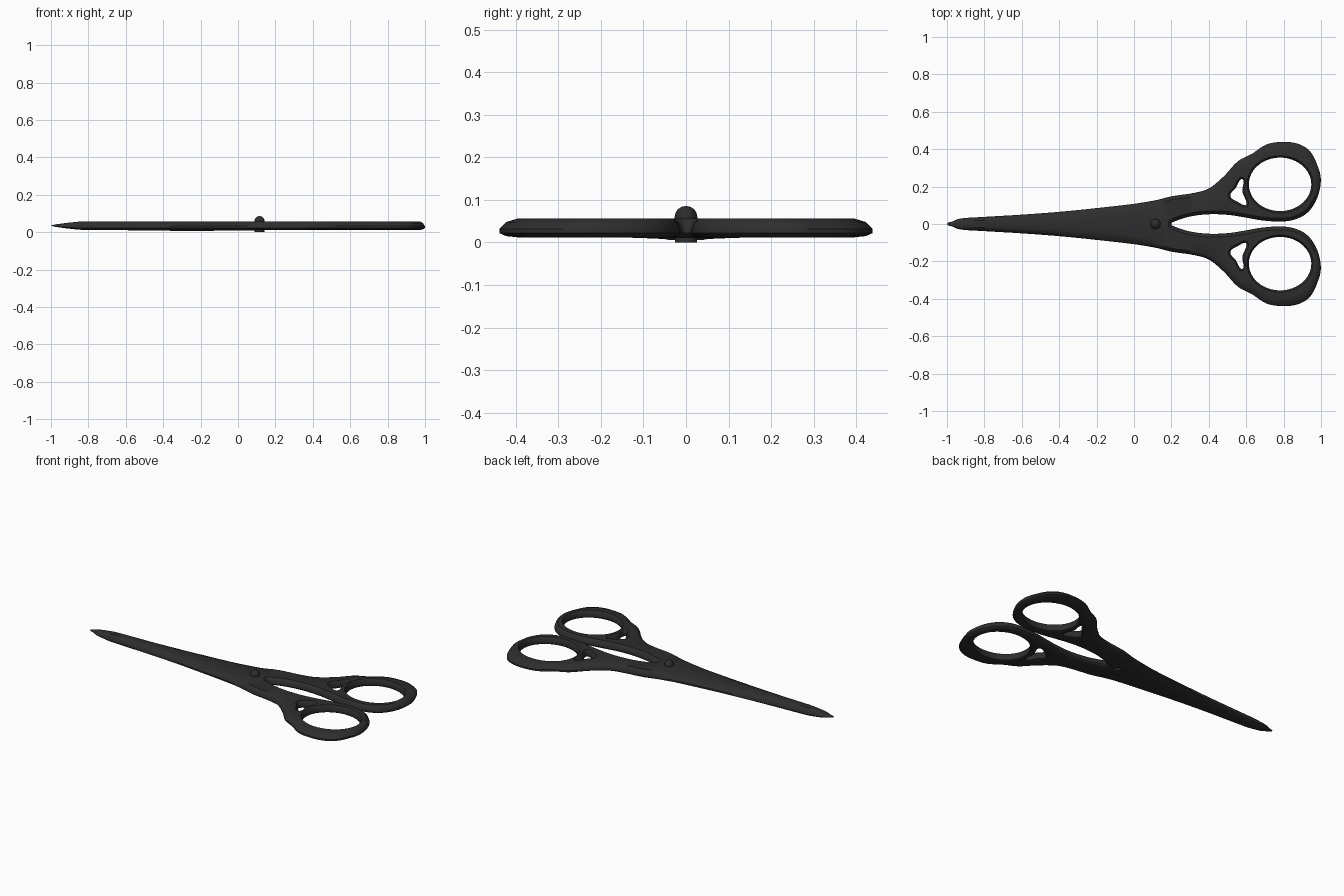
import bpy, bmesh, math
from mathutils import Vector

if "Cube" in bpy.data.objects:
    bpy.data.objects.remove(bpy.data.objects["Cube"])

black = bpy.data.materials.new("soft_black")
black.diffuse_color = (0.027, 0.027, 0.027, 1)
black.use_nodes = True
black.node_tree.nodes["Principled BSDF"].inputs["Base Color"].default_value = black.diffuse_color


def clamp(v):
    return max(0.0, min(1.0, v))


def smooth_loop(points, steps=5):
    """Closed smooth loop through the given 2D points."""
    p = [Vector(q) for q in points]
    n = len(p)
    out = []
    for i in range(n):
        a, b = p[i], p[(i + 1) % n]
        length = (b - a).length
        ta = (b - p[i - 1]).normalized() * length
        tb = (p[(i + 2) % n] - a).normalized() * length
        for s in range(steps):
            t = s / steps
            t2, t3 = t * t, t * t * t
            out.append(a * (2*t3 - 3*t2 + 1) + ta * (t3 - 2*t2 + t)
                       + b * (3*t2 - 2*t3) + tb * (t3 - t2))
    return out


def outer_inset(x, y):
    """Edge rounding: wide on the blade, broad on the outer side of the grips."""
    f = clamp((x + 0.1) / 0.25)
    grip = 0.018 + 0.027 * clamp((abs(y) - 0.15) / 0.25)
    return 0.5 * abs(y) * (1 - f) + grip * f


def hole_inset(x, y):
    return 0.010


def finish(obj, angle=35):
    obj.data.materials.append(black)
    bpy.ops.object.select_all(action='DESELECT')
    obj.select_set(True)
    bpy.context.view_layer.objects.active = obj
    bpy.ops.object.shade_smooth_by_angle(angle=math.radians(angle))


# Edge profile: share of the inset, height
PROFILE = [(1, 0.012), (0.35, 0.015), (0, 0.022), (0, 0.032), (0.35, 0.048), (1, 0.057)]


def add_loop(bm, loop, inset):
    """Wall of stacked rings; returns bottom and top edges."""
    n = len(loop)
    rings = []
    for k, (share, height) in enumerate(PROFILE):
        ring = []
        for i, q in enumerate(loop):
            d = (loop[(i + 1) % n] - loop[i - 1]).normalized()
            pos = q + Vector((-d.y, d.x)) * inset(q.x, q.y) * share
            z = height
            if k == 0:  # underside of the blade hangs slightly lower
                z -= 0.006 * clamp(1 - abs(q.x + 0.25) / 0.5)
            taper = max(0.06, clamp((q.x + 1) / 0.16) ** 0.65)
            ring.append(bm.verts.new((pos.x, pos.y, 0.035 + (z - 0.035) * taper)))
        rings.append(ring)
    for a, b in zip(rings, rings[1:]):
        for i in range(n):
            j = (i + 1) % n
            bm.faces.new((a[i], a[j], b[j], b[i]))
    return [[bm.edges.get((r[i], r[(i + 1) % n])) for i in range(n)]
            for r in (rings[0], rings[-1])]


# Half of the silhouette, from blade tip round the grip to the crotch
half = [(-1, 0), (-0.97, 0.014), (-0.93, 0.029), (-0.8, 0.038), (-0.6, 0.05),
        (-0.4, 0.065), (-0.2, 0.085), (0, 0.108), (0.12, 0.128), (0.2, 0.148),
        (0.32, 0.166), (0.4, 0.19), (0.48, 0.255), (0.555, 0.335), (0.63, 0.375),
        (0.71, 0.426), (0.8, 0.439), (0.88, 0.428), (0.94, 0.39), (0.978, 0.32),
        (0.999, 0.24), (0.98, 0.14), (0.93, 0.063), (0.86, 0.024), (0.78, 0.013),
        (0.68, 0.02), (0.6, 0.034), (0.5, 0.049), (0.4, 0.052), (0.3, 0.04),
        (0.22, 0.015), (0.2, 0)]
outline = [(x, -y) for x, y in half] + half[-2:0:-1]

# Finger hole and small cut-out of one grip (clockwise)
finger = [(0.781 + 0.167 * math.cos(-a), 0.212 + 0.143 * math.sin(-a))
          for a in [i * math.tau / 12 for i in range(12)]]
cutout = [(0.515, 0.15), (0.545, 0.195), (0.572, 0.24), (0.586, 0.23),
          (0.579, 0.175), (0.602, 0.115), (0.595, 0.1), (0.56, 0.115)]

bm = bmesh.new()
caps = [[], []]
loops = [(smooth_loop(outline), outer_inset)]
for hole in (finger, cutout):
    loops.append((smooth_loop(hole), hole_inset))
    loops.append((smooth_loop([(x, -y) for x, y in reversed(hole)]), hole_inset))
for loop, inset in loops:
    for cap, edges in zip(caps, add_loop(bm, loop, inset)):
        cap.extend(edges)
for cap in caps:
    bmesh.ops.triangle_fill(bm, use_beauty=True, edges=cap, normal=(0, 0, 1))
bmesh.ops.recalc_face_normals(bm, faces=bm.faces)
mesh = bpy.data.meshes.new("blades_and_grips")
bm.to_mesh(mesh)
bm.free()
body = bpy.data.objects.new("blades_and_grips", mesh)
bpy.context.collection.objects.link(body)
finish(body)

# Pivot screw head on top
bpy.ops.mesh.primitive_uv_sphere_add(segments=16, ring_count=8, radius=0.027,
                                     location=(0.115, 0, 0.059))
screw = bpy.context.object
screw.name = "pivot_screw"
finish(screw, 50)

# Pivot nut underneath
bpy.ops.mesh.primitive_cylinder_add(vertices=16, radius=0.026, depth=0.02,
                                    location=(0.115, 0, 0.01))
nut = bpy.context.object
nut.name = "pivot_nut"
finish(nut)
